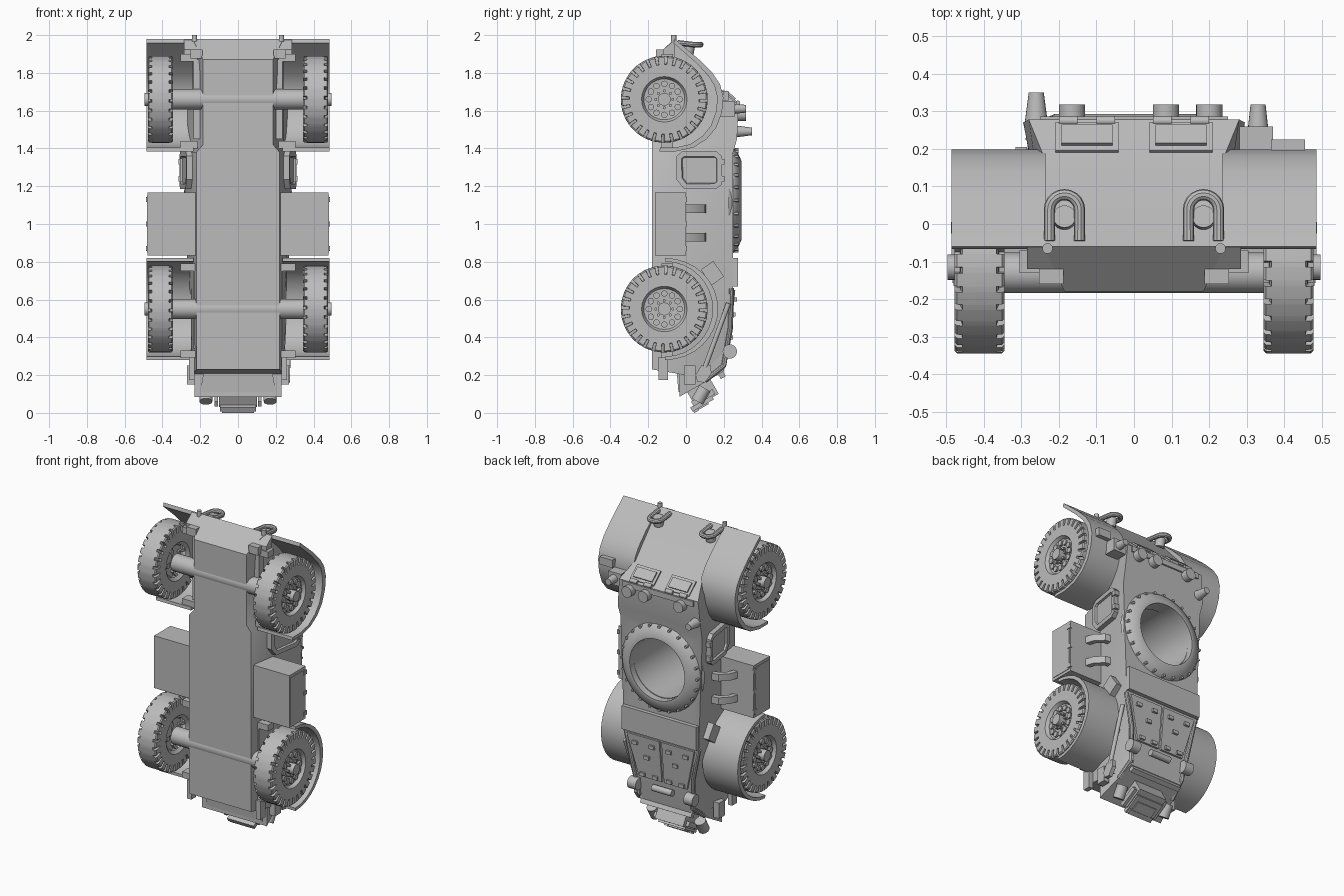
import bpy, bmesh, math
from mathutils import Vector, Matrix

if "Cube" in bpy.data.objects:
    bpy.data.objects.remove(bpy.data.objects["Cube"])

GREY = (0.5, 0.5, 0.5, 1)
paint = bpy.data.materials.new("plain_grey")
paint.use_nodes = True
paint.diffuse_color = GREY
paint.node_tree.nodes["Principled BSDF"].inputs["Base Color"].default_value = GREY
parts = []


def finish(name, bm):
    bmesh.ops.recalc_face_normals(bm, faces=bm.faces)
    mesh = bpy.data.meshes.new(name)
    bm.to_mesh(mesh)
    bm.free()
    mesh.materials.append(paint)
    ob = bpy.data.objects.new(name, mesh)
    bpy.context.collection.objects.link(ob)
    parts.append(ob)
    return ob


def box(name, loc, size, tilt=0):
    bm = bmesh.new()
    m = Matrix.Translation(loc) @ Matrix.Rotation(tilt, 4, 'X') @ Matrix.Diagonal((*size, 1))
    bmesh.ops.create_cube(bm, size=1, matrix=m)
    return finish(name, bm)


def cyl(name, a, b, r1, r2=None, n=20):
    a, b = Vector(a), Vector(b)
    d = b - a
    m = Matrix.Translation((a + b) / 2) @ d.to_track_quat('Z', 'Y').to_matrix().to_4x4()
    bm = bmesh.new()
    bmesh.ops.create_cone(bm, cap_ends=True, segments=n, radius1=r1,
                          radius2=r1 if r2 is None else r2, depth=d.length, matrix=m)
    return finish(name, bm)


def extrude(name, pts, vec, inset=0):
    bm = bmesh.new()
    vec = Vector(vec)
    low = [bm.verts.new(p) for p in pts]
    top = [bm.verts.new(Vector(p) + vec) for p in pts]
    bm.faces.new(low)
    cap = bm.faces.new(top)
    for i in range(len(pts)):
        j = (i + 1) % len(pts)
        bm.faces.new((low[i], low[j], top[j], top[i]))
    bmesh.ops.recalc_face_normals(bm, faces=bm.faces)
    if inset:
        bmesh.ops.inset_region(bm, faces=[cap], thickness=inset)
        bmesh.ops.inset_region(bm, faces=[cap], thickness=.004, depth=-0.012)
    return finish(name, bm)


def lathe(name, rings, angles, centre, axis):
    """Sweep one profile of (radius, height) per angle around an axis."""
    m = Matrix.Translation(centre) @ Vector(axis).to_track_quat('Z', 'Y').to_matrix().to_4x4()
    bm = bmesh.new()
    rows = [[bm.verts.new(m @ Vector((r * math.cos(a), r * math.sin(a), h))) for r, h in ring]
            for ring, a in zip(rings, angles)]
    for i, row in enumerate(rows):
        nxt = rows[(i + 1) % len(rows)]
        for k in range(len(row) - 1):
            bm.faces.new((row[k], row[k + 1], nxt[k + 1], nxt[k]))
    return finish(name, bm)


def tube(name, pts, r):
    cu = bpy.data.curves.new(name, 'CURVE')
    cu.dimensions = '3D'
    cu.bevel_depth, cu.bevel_resolution, cu.use_fill_caps = r, 3, True
    sp = cu.splines.new('POLY')
    sp.points.add(len(pts) - 1)
    for p, co in zip(sp.points, pts):
        p.co = (*co, 1)
    tmp = bpy.data.objects.new(name + "_path", cu)
    bm = bmesh.new()
    bm.from_mesh(tmp.to_mesh())
    bpy.data.objects.remove(tmp)
    return finish(name, bm)


# Hull: belly, waist and roof points for each station along the length
stations = [
    ((.22, -.18, .23), (.24, 0, .2), (.17, .2, .22)),
    ((.22, -.18, .36), (.25, 0, .36), (.19, .22, .36)),
    ((.22, -.18, .66), (.25, 0, .66), (.265, .25, .66)),
    ((.22, -.18, 1.38), (.25, 0, 1.38), (.29, .25, 1.38)),
    ((.185, -.18, 1.42), (.24, 0, 1.42), (.295, .27, 1.45)),
    ((.185, -.18, 1.7), (.24, 0, 1.65), (.28, .278, 1.63)),
    ((.185, -.18, 1.87), (.24, -.06, 1.98), (.24, .18, 1.715))]
bm = bmesh.new()
rows = []
for st in stations:
    left = [bm.verts.new(p) for p in st]
    right = [bm.verts.new((-x, y, z)) for x, y, z in st]
    rows.append(left + right[::-1])
for a, b in zip(rows, rows[1:]):
    for k in range(6):
        bm.faces.new((a[k], a[(k + 1) % 6], b[(k + 1) % 6], b[k]))
for row in (rows[0], rows[-1]):
    bm.faces.new((row[0], row[1], row[4], row[5]))
    bm.faces.new((row[1], row[2], row[3], row[4]))
hull = finish("hull", bm)

# Open turret well
well = cyl("well_cutter", (0, -.14, 1.13), (0, .4, 1.13), .195, n=48)
parts.remove(well)
well.hide_render = True
cut = hull.modifiers.new("well", 'BOOLEAN')
cut.operation, cut.solver, cut.object = 'DIFFERENCE', 'EXACT', well
bpy.context.view_layer.update()
cut_mesh = bpy.data.meshes.new_from_object(hull.evaluated_get(bpy.context.evaluated_depsgraph_get()))
hull.modifiers.clear()
hull.data = cut_mesh
bpy.data.objects.remove(well)

# Turret ring with bolts
turn = [math.tau * i / 48 for i in range(48)]
ring = [(.29, .225), (.278, .25), (.262, .27), (.21, .293), (.195, .293), (.195, .2)]
lathe("turret_ring", [ring] * 48, turn, (0, 0, 1.125), (0, 1, 0))
for a in turn[::2]:
    x, z = .268 * math.cos(a), 1.125 + .268 * math.sin(a)
    cyl("ring_bolt", (x, .25, z), (x, .277, z), .009, n=6)

# Prow with towing plate and step
extrude("prow", [(-.23, -.035, .085), (.23, -.035, .085), (.19, .2, .22), (-.19, .2, .22)], (0, 0, .15))
extrude("prow_plate", [(-.2, -.04, .11), (.2, -.04, .11), (.18, -.05, .23), (-.18, -.05, .23)], (0, .03, 0))
SLOPE = math.radians(30)
box("step_box", (0, .09, .105), (.2, .14, .09), SLOPE)
box("step_frame", (0, .085, .05), (.19, .13, .025), SLOPE)
box("step_plate", (0, .08, .038), (.14, .08, .025), SLOPE)
box("step_lip", (0, .05, .018), (.17, .03, .026), SLOPE)
for x in (-.115, .115):
    box("step_side", (x, .09, .08), (.02, .13, .03), SLOPE)
box("prow_rib", (0, .19, .2), (.36, .03, .03), SLOPE)

# Engine deck: cross plate and centre roller
box("cross_plate", (0, .26, .745), (.53, .03, .15))
cyl("deck_roller", (-.07, .235, .33), (.07, .235, .33), .02)


def deck(z):
    return .22 + .1 * (z - .36)


# Rear roof: sill, pucks, aerials and lamp
box("rear_sill", (0, .277, 1.61), (.5, .018, .035))
for x in (-.165, .085, .2):
    cyl("roof_puck", (x, .27, 1.58), (x, .318, 1.58), .035)
cyl("aerial_base_right", (-.26, .26, 1.49), (-.26, .35, 1.49), .032, .02)
box("aerial_box", (.325, .22, 1.61), (.09, .08, .08))
cyl("aerial_base_left", (.33, .255, 1.61), (.33, .318, 1.61), .027, .02)
box("fender_lamp", (.41, .21, 1.68), (.09, .03, .05))

# Underside of the tail
extrude("tail_beam", [(-.285, y, z) for y, z in ((-.06, 1.975), (-.12, 1.925), (-.12, 1.88), (-.06, 1.88))],
        (.57, 0, 0))

# Tyre profiles: full block and recessed groove, outer side last
block = [(.1, -.05), (.12, -.066), (.184, -.066), (.186, -.066), (.222, -.066), (.229, -.06), (.23, -.045)]
groove = block[:3] + [(.186, -.052), (.21, -.05), (.216, -.048), (.23, -.045)]
rim = [(.108, .045), (.05, .04), (0.001, .04)]
block, groove = [p + [(r, -h) for r, h in p[::-1][:-1]] + rim for p in (block, groove)]
TEETH = 28


def wheel(s, z):
    c = Vector((s * .411, -.115, z))
    rings, angles = [], []
    for i in range(TEETH):
        for f, prof in ((0, block), (.68, block), (.7, groove), (.98, groove)):
            rings.append(prof)
            angles.append(math.tau * (i + f) / TEETH)
    lathe("tyre", rings, angles, c, (s, 0, 0))
    out = Vector((s, 0, 0))
    cyl("hub", c, c + out * .085, .034)
    for count, rad, size, high in ((12, .082, .017, .056), (8, .045, .008, .062)):
        for i in range(count):
            a = math.tau * i / count
            p = c + Vector((0, rad * math.cos(a), rad * math.sin(a)))
            cyl("wheel_bolt", p + out * .03, p + out * high, size, n=10)


def fender(name, s, outline, zc):
    inner = [(-.12 + (y + .12) * .9, zc + (z - zc) * .93) for y, z in outline]
    pts = [(s * .235, y, z) for y, z in outline + inner[::-1]]
    extrude(name, pts, (s * .25, 0, 0))


rear_arc = [(-.06, 1.98), (.07, 1.87), (.14, 1.8), (.18, 1.74), (.198, 1.67), (.19, 1.59),
            (.16, 1.51), (.11, 1.45), (.04, 1.405), (-.05, 1.385), (-.14, 1.385)]
front_arc = [(-.11 + .28 * math.cos(a), .55 + .27 * math.sin(a))
             for a in [math.pi * (i / 16 - .5) for i in range(17)]]

for z in (.55, 1.66):
    cyl("axle", (-.35, -.13, z), (.35, -.13, z), .054, n=24)

# Everything that repeats on both sides
for s in (1, -1):
    for z in (.55, 1.66):
        wheel(s, z)
        for dz in (-.24, .22):
            box("spring_mount", (s * .26, -.1, z + dz), (.09, .06, .04))
        box("spring", (s * .215, -.1, z), (.04, .05, .42))
    fender("rear_fender", s, rear_arc, 1.66)
    fender("front_fender", s, front_arc, .55)

    # Storage box, catches and curved arms
    box("storage_box", (s * .352, -.0825, 1.0), (.256, .165, .335))
    box("box_door", (s * .478, -.085, 1.0), (.01, .145, .3))
    for z in (.93, 1.08):
        arm = [(s * .23, .11), (s * .3, .1), (s * .35, .05), (s * .37, -.01),
               (s * .34, -.01), (s * .32, .04), (s * .28, .07), (s * .23, .08)]
        extrude("box_arm", [(x, y, z - .022) for x, y in arm], (0, 0, .044))
    for z in (.87, 1.0, 1.13):
        box("box_catch", (s * .48, -.01, z), (.014, .03, .025))

    # Side door with sunken window
    door = [(-.05, 1.235), (-.01, 1.185), (.16, 1.185), (.19, 1.21),
            (.19, 1.36), (.16, 1.385), (-.02, 1.385), (-.05, 1.36)]
    extrude("side_door", [(s * (.245 + .16 * y), y, z) for y, z in door], (s * .035, 0, 0), .03)
    for z in (1.24, 1.33):
        box("door_hinge", (s * .3, .19, z), (.03, .03, .03))

    # Engine hatch, handles and deck rails
    hatch = [(.008, .38), (.17, .38), (.24, .65), (.008, .65)]
    extrude("engine_hatch", [(s * x, deck(z), z) for x, z in hatch], (0, .012, 0))
    for x, z in ((.06, .6), (.18, .6), (.05, .4), (.14, .4), (.1, .52)):
        box("hatch_fitting", (s * x, deck(z) + .015, z), (.035, .02, .022))
    tube("deck_rail", [(s * .26, .24, .66), (s * .215, .235, .45), (s * .19, .2, .25), (s * .2, .1, .17)], .014)

    # Rear hatch with hinges
    TILT = math.radians(-41)
    box("rear_hatch", (s * .125, .224, 1.668), (.168, .1, .03), TILT)
    box("rear_hatch_panel", (s * .125, .23, 1.675), (.135, .065, .03), TILT)
    for x in (.075, .175):
        cyl("hatch_hinge", (s * (x - .025), .274, 1.64), (s * (x + .025), .274, 1.64), .013)

    # Rear towing shackle
    bow = [(s * .185 + .04 * math.cos(a), .038 + .04 * math.sin(a), 1.95)
           for a in [math.pi * i / 10 for i in range(11)]]
    bow = [(bow[0][0], -.045, 1.96)] + bow + [(bow[-1][0], -.045, 1.96)]
    tube("tow_shackle", bow, .015)
    cyl("tow_eye", (s * .185, .01, 1.9), (s * .185, .02, 1.955), .03)
    cyl("tow_pin", (s * .23, -.065, 1.965), (s * .23, -.065, 2.0), .014)
    box("rear_bracket", (s * .22, -.14, 1.9), (.065, .04, .05))

    # Front legs, headlamps and mirrors
    box("front_leg", (s * .245, -.12, .235), (.03, .05, .12))
    box("nose_bracket", (s * .25, .02, .2), (.04, .06, .1))
    cyl("headlamp", (s * .17, .1, .13), (s * .17, .06, .06), .034)
    cyl("corner_lamp", (s * .17, .232, .325), (s * .23, .232, .325), .038)
    box("front_wing", (s * .27, .14, .74), (.06, .08, .1), math.radians(35))

# Shovel on the left
cyl("shovel_handle", (.265, .1, .24), (.275, .225, .58), .013)
extrude("shovel_blade", [(.25, y, z) for y, z in
        ((.05, .2), (.06, .165), (.1, .16), (.135, .21), (.13, .255), (.08, .25))], (.025, 0, 0))

# Crisp edges, smooth curves
bpy.ops.object.select_all(action='DESELECT')
for ob in parts:
    ob.select_set(True)
bpy.context.view_layer.objects.active = hull
bpy.ops.object.shade_smooth_by_angle(angle=math.radians(30))
